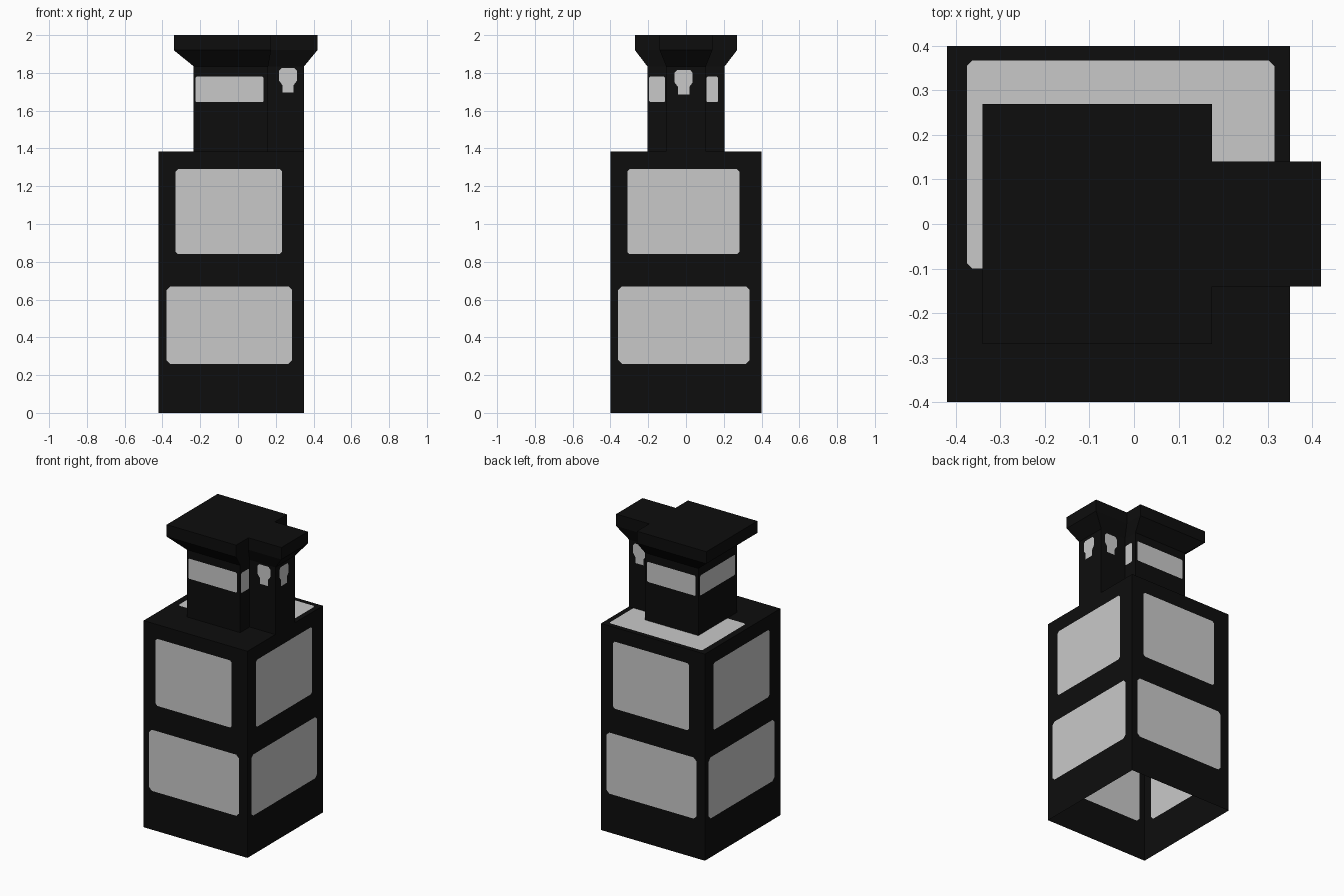
import bpy, bmesh
from mathutils import Vector

if "Cube" in bpy.data.objects:
    bpy.data.objects.remove(bpy.data.objects["Cube"])


def material(name, value):
    m = bpy.data.materials.new(name)
    m.diffuse_color = (value, value, value, 1)
    m.use_nodes = True
    m.node_tree.nodes["Principled BSDF"].inputs["Base Color"].default_value = m.diffuse_color
    return m


MATS = [material("black", 0.004), material("light grey", 0.584)]
UP = Vector((0, 0, 1))


def rect(u0, u1, v0, v1, c=0.012):
    """Rectangle with small cut corners."""
    return [(u0 + c, v0), (u1 - c, v0), (u1, v0 + c), (u1, v1 - c),
            (u1 - c, v1), (u0 + c, v1), (u0, v1 - c), (u0, v0 + c)]


def keyhole(cx, top):
    """Wide head over a narrow foot."""
    right = [(.03, -.13), (.03, -.09), (.048, -.065), (.048, -.015), (.035, 0)]
    left = [(-x, z) for x, z in reversed(right)]
    return [(cx + x, top + z) for x, z in right + left]


def sheet(bm, origin, u, v, outline, panels):
    """Flat sheet with grey panels cut into it."""
    n = u.cross(v)
    edges, loops = [], []
    for pts in [outline] + panels:
        vs = [bm.verts.new(origin + u * a + v * b) for a, b in pts]
        edges += [bm.edges.new((vs[i - 1], vs[i])) for i in range(len(vs))]
        loops.append(vs)
    geom = bmesh.ops.triangle_fill(bm, use_beauty=True, edges=edges, normal=n)["geom"]
    faces = [g for g in geom if isinstance(g, bmesh.types.BMFace)]
    for vs in loops[1:]:
        f = bm.faces.new(vs)
        f.material_index = 1
        faces.append(f)
    for f in faces:
        f.normal_update()
        if f.normal.dot(n) < 0:
            f.normal_flip()


def walls(bm, plan, z0, z1, panels_for):
    """Upright walls round a plan; panel u runs left to right seen from outside."""
    for i, a in enumerate(plan):
        a, b = Vector((*a, 0)), Vector((*plan[(i + 1) % len(plan)], 0))
        w = (b - a).length
        sheet(bm, a, (b - a).normalized(), UP,
              [(0, z0), (w, z0), (w, z1), (0, z1)], panels_for(i, w))


def finish(bm, name):
    bmesh.ops.remove_doubles(bm, verts=bm.verts[:], dist=1e-5)
    me = bpy.data.meshes.new(name)
    bm.to_mesh(me)
    bm.free()
    for m in MATS:
        me.materials.append(m)
    ob = bpy.data.objects.new(name, me)
    bpy.context.collection.objects.link(ob)
    return ob


# Body: thin walls, open underneath, two panels on each side and one on top
plan = [(-.42, -.4), (.35, -.4), (.35, .4), (-.42, .4)]
bm = bmesh.new()
walls(bm, plan, 0, 1.385, lambda i, w: [
    rect(.041, w - .063, .26, .67, .02), rect(.09, w - .117, .84, 1.29)])
sheet(bm, UP * 1.385, Vector((1, 0, 0)), Vector((0, 1, 0)), plan,
      [rect(-.375, .315, -.10, .367)])
finish(bm, "body")

# Tower: wide block with a narrower block on its right side
tower_plan = [(-.235, -.205), (.16, -.205), (.16, -.105), (.35, -.105),
              (.35, .105), (.16, .105), (.16, .205), (-.235, .205)]
Z0, Z1 = 1.645, 1.78
tower_panels = {
    0: [rect(.01, .37, Z0, Z1, .006)],
    1: [rect(.01, .095, Z0, Z1, .006)],
    2: [keyhole(.105, 1.825)],
    3: [keyhole(.0925, 1.815)],
    4: [keyhole(.078, 1.82)],
    5: [rect(.003, .065, Z0, Z1, .006)],
    6: [rect(.015, .375, Z0, Z1, .006)],
    7: [rect(.02, .39, Z0, Z1, .006)],
}
bm = bmesh.new()
walls(bm, tower_plan, 1.385, 1.835, lambda i, w: tower_panels[i])
finish(bm, "tower")

# Cap: flares out from the tower top, then rises straight to a flat roof
cap_plan = [(-.34, -.27), (.175, -.27), (.175, -.14), (.42, -.14),
            (.42, .14), (.175, .14), (.175, .27), (-.34, .27)]
bm = bmesh.new()
rings = [[bm.verts.new((x, y, z)) for x, y in p]
         for p, z in ((tower_plan, 1.835), (cap_plan, 1.92), (cap_plan, 2.0))]
for lo, hi in zip(rings, rings[1:]):
    for i in range(len(lo)):
        bm.faces.new((lo[i - 1], lo[i], hi[i], hi[i - 1]))
bm.faces.new(rings[-1])
finish(bm, "cap")
